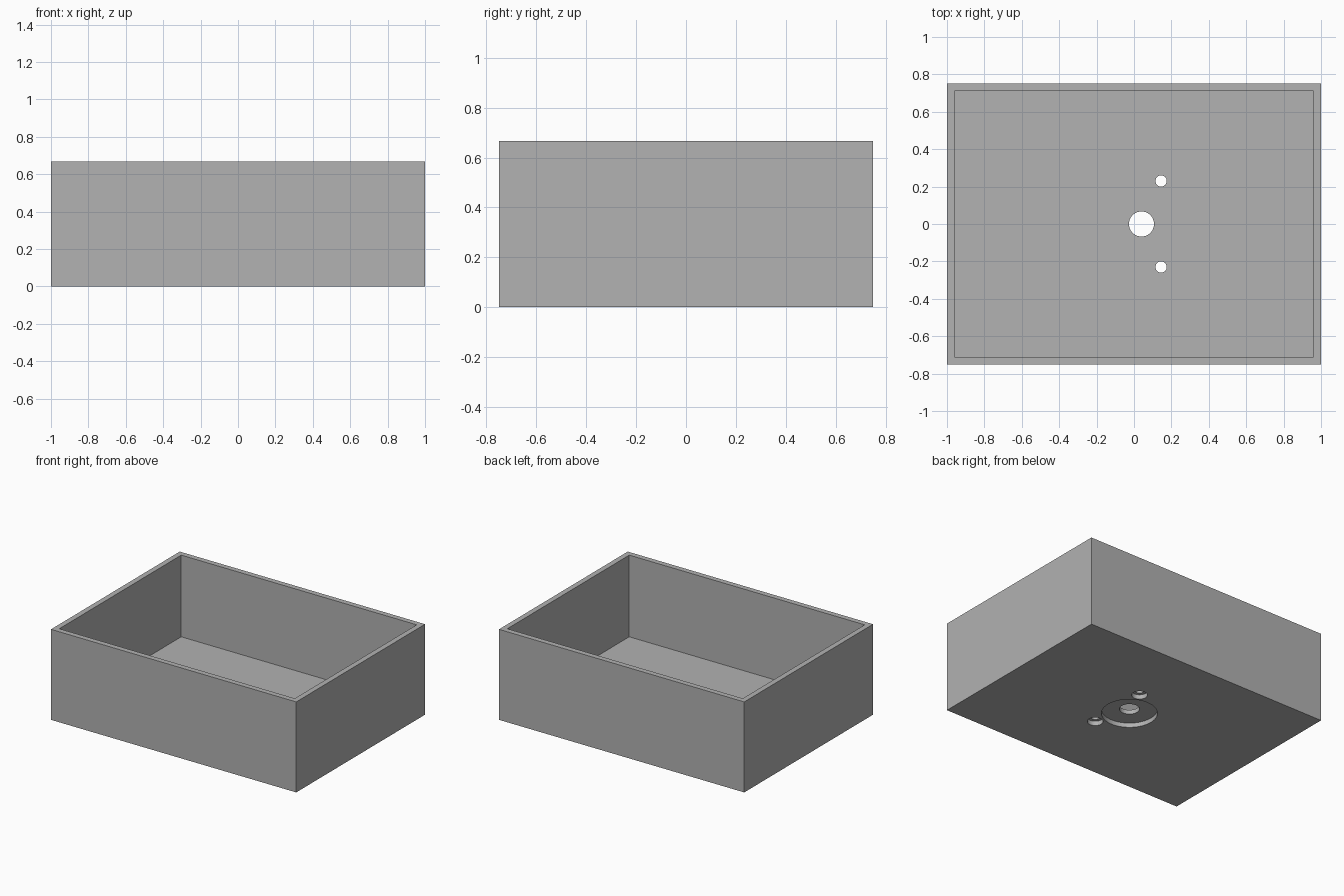
import bpy

if "Cube" in bpy.data.objects:
    bpy.data.objects.remove(bpy.data.objects["Cube"], do_unlink=True)

LENGTH, DEPTH, HEIGHT = 2.0, 1.5, 0.667
WALL, FLOOR, RECESS = 0.04, 0.065, 0.033

grey = bpy.data.materials.new("plain grey")
grey.use_nodes = True
colour = (0.445, 0.445, 0.445, 1)
grey.diffuse_color = colour
grey.node_tree.nodes["Principled BSDF"].inputs["Base Color"].default_value = colour


def block(name, size, bottom):
    bpy.ops.mesh.primitive_cube_add(size=1, location=(0, 0, bottom + size[2] / 2))
    ob = bpy.context.object
    ob.name = name
    ob.scale = size
    bpy.ops.object.transform_apply(location=True, scale=True)
    ob.data.materials.append(grey)
    return ob


def drill(x, y, radius, top):
    """Round cutter from below the floor up to the given height."""
    low = -0.1
    bpy.ops.mesh.primitive_cylinder_add(vertices=48, radius=radius, depth=top - low,
                                        location=(x, y, (top + low) / 2))
    ob = bpy.context.object
    ob.name = "drill_cutter"
    ob.data.materials.append(grey)
    return ob


def cut(target, cutter):
    mod = target.modifiers.new("cut", "BOOLEAN")
    mod.operation = "DIFFERENCE"
    mod.solver = "EXACT"
    mod.object = cutter
    bpy.context.view_layer.objects.active = target
    bpy.ops.object.modifier_apply(modifier=mod.name)
    bpy.data.objects.remove(cutter, do_unlink=True)


# Open box: outer block with the inside hollowed out
box = block("open_box", (LENGTH, DEPTH, HEIGHT), 0)
cut(box, block("cavity_cutter", (LENGTH - 2 * WALL, DEPTH - 2 * WALL, HEIGHT), FLOOR))

# Stepped holes: a wide recess underneath, a narrow hole right through
for x, y, hole, recess in ((0.04, 0, 0.067, 0.187),
                           (0.145, 0.23, 0.03, 0.053),
                           (0.145, -0.23, 0.03, 0.053)):
    cut(box, drill(x, y, recess, RECESS))
    cut(box, drill(x, y, hole, FLOOR + 0.1))

# Smooth round walls, crisp edges elsewhere
bpy.ops.object.select_all(action="DESELECT")
box.select_set(True)
bpy.context.view_layer.objects.active = box
bpy.ops.object.shade_smooth_by_angle()
